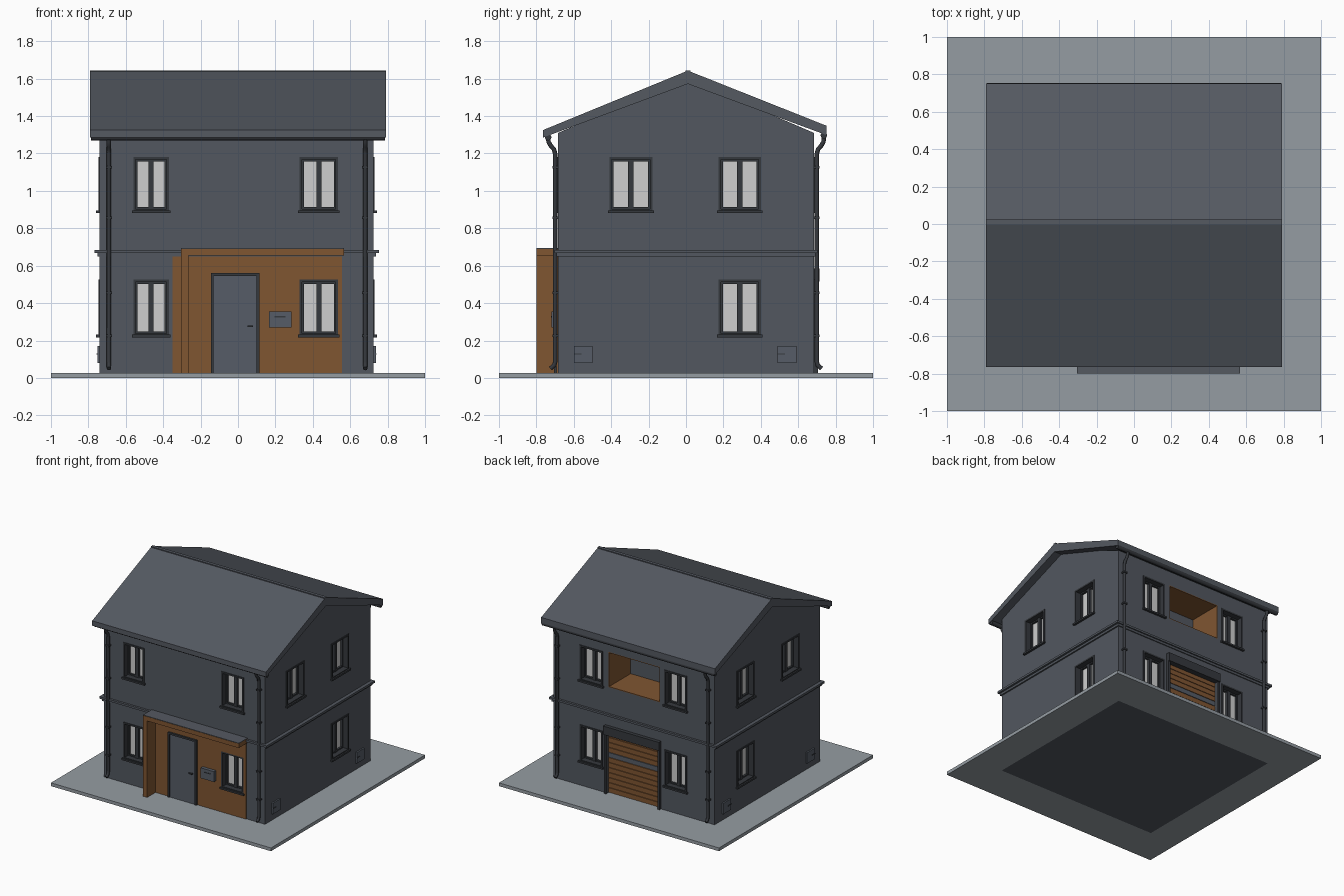
import bpy, bmesh, math
from mathutils import Vector

if "Cube" in bpy.data.objects:
    bpy.data.objects.remove(bpy.data.objects["Cube"])

def mat(name, c):
    m = bpy.data.materials.new(name)
    m.diffuse_color = (*c, 1)
    m.use_nodes = True
    m.node_tree.nodes["Principled BSDF"].inputs["Base Color"].default_value = m.diffuse_color
    return m

WALL = mat("slate wall", (.085, .096, .115))
ROOF = mat("roof grey", (.089, .100, .120))
DARK = mat("dark trim", (.036, .040, .047))
WOOD = mat("brown wood", (.215, .092, .031))
GLASS = mat("pale glass", (.62, .62, .62))
STONE = mat("paving grey", (.30, .335, .365))
DOOR = mat("door grey", (.093, .108, .135))

X0, X1, W = -.74, .725, .685      # wall planes

def boxes(name, items, m):
    """One object made of (lo, hi) boxes."""
    bm = bmesh.new()
    for lo, hi in items:
        vs = bmesh.ops.create_cube(bm, size=1)['verts']
        for v in vs:
            v.co = Vector([(a + b) / 2 + c * abs(b - a) for a, b, c in zip(lo, hi, v.co)])
    return finish(name, bm, m)

def finish(name, bm, m):
    me = bpy.data.meshes.new(name)
    bmesh.ops.recalc_face_normals(bm, faces=bm.faces)
    bm.to_mesh(me)
    bm.free()
    me.materials.append(m)
    ob = bpy.data.objects.new(name, me)
    bpy.context.collection.objects.link(ob)
    return ob

def extrude_x(name, profile, x0, x1, m):
    """Closed (y, z) profile pulled along x."""
    bm = bmesh.new()
    f = bm.faces.new([bm.verts.new((x0, y, z)) for y, z in profile])
    g = bmesh.ops.extrude_face_region(bm, geom=[f])['geom']
    bmesh.ops.translate(bm, vec=(x1 - x0, 0, 0),
                        verts=[v for v in g if isinstance(v, bmesh.types.BMVert)])
    return finish(name, bm, m)

def on(side, u0, u1, z0, z1, d0, d1):
    """Box on a wall: u along it, z up, d outward from its face."""
    if side in ("front", "back"):
        s = -1 if side == "front" else 1
        return (u0, s * (W + d0), z0), (u1, s * (W + d1), z1)
    x, s = (X0, -1) if side == "left" else (X1, 1)
    return (x + s * d0, u0, z0), (x + s * d1, u1, z1)

# Openings
HI, LO = (.89, 1.18), (.225, .525)
windows = []
for a, b in ((-.56, -.37), (.33, .535)):
    windows += [("front", a, b, *HI), ("front", a, b, *LO)]
for a, b in ((-.49, -.285), (.275, .485)):
    windows += [("back", a, b, *HI), ("back", a, b, *LO)]
for s in ("left", "right"):
    windows += [(s, -.41, -.18, *HI), (s, .175, .40, *HI), (s, .175, .40, *LO)]
BALCONY = (-.245, .225, .90, 1.19)
GARAGE = (-.235, .235, .025, .55)

# Walls with cut openings
walls = extrude_x("house_walls", [(-W, 0), (W, 0), (W, 1.31), (.007, 1.60), (-W, 1.31)], X0, X1, WALL)
cuts = [on(*w, -.07, .05) for w in windows]
cuts += [on("back", *BALCONY, -.28, .05), on("back", *GARAGE, -.05, .05)]
cutter = boxes("opening_cutter", cuts, WALL)
cutter.hide_render = True
mod = walls.modifiers.new("openings", 'BOOLEAN')
mod.object = cutter
mod.solver = 'EXACT'
bpy.context.view_layer.objects.active = walls
bpy.ops.object.modifier_apply(modifier=mod.name)
bpy.data.objects.remove(cutter)

# Windows: lining, two sashes, glass, sill
for i, (s, a, b, z0, z1) in enumerate(windows):
    t, c = .013, (a + b) / 2
    parts = [on(s, a, a + t, z0, z1, -.07, .006), on(s, b - t, b, z0, z1, -.07, .006),
             on(s, a, b, z0, z0 + t, -.07, .006), on(s, a, b, z1 - t, z1, -.07, .006),
             on(s, c - .014, c + .014, z0, z1, -.065, -.035)]
    for p, q in ((a + t, c), (c, b - t)):
        parts += [on(s, p, p + .01, z0, z1, -.065, -.04), on(s, q - .01, q, z0, z1, -.065, -.04),
                  on(s, p, q, z0 + t, z0 + t + .01, -.065, -.04),
                  on(s, p, q, z1 - t - .01, z1 - t, -.065, -.04)]
    parts.append(on(s, a - .008, b + .008, z0 - .008, z0 + .006, -.02, .018))
    boxes(f"window_frame_{i}", parts, DARK)
    boxes(f"window_glass_{i}", [on(s, a + .005, b - .005, z0 + .005, z1 - .005, -.064, -.056)], GLASS)

# Ground slab and belt course
boxes("paving_slab", [((-1, -1, 0), (1, 1, .027))], STONE)
boxes("belt_course", [((X0 - .012, -W - .008, .65), (X1 + .012, W + .008, .673)),
                      ((X0 - .028, -W - .018, .668), (X1 + .028, W + .018, .685))], WALL)

# Roof
extrude_x("roof", [(-.765, 1.325), (.01, 1.643), (.752, 1.348), (.752, 1.298),
                   (.01, 1.572), (-.765, 1.285)], -.79, .79, ROOF)
boxes("ridge_cap", [((-.79, -.003, 1.632), (.79, .023, 1.645))], ROOF)

def pipe(name, pts, r):
    cu = bpy.data.curves.new(name, 'CURVE')
    cu.dimensions = '3D'
    cu.bevel_depth, cu.bevel_resolution, cu.use_fill_caps = r, 2, True
    sp = cu.splines.new('POLY')
    sp.points.add(len(pts) - 1)
    for p, co in zip(sp.points, pts):
        p.co = (*co, 1)
    cu.materials.append(DARK)
    ob = bpy.data.objects.new(name, cu)
    bpy.context.collection.objects.link(ob)

# Gutters, downpipes and their brackets
for s, side in ((-1, "front"), (1, "back")):
    zg = 1.287 if s < 0 else 1.297
    pipe(f"{side}_gutter", [(-.785, s * .737, zg), (.785, s * .737, zg)], .018)
    for n, x in (("left", -.69), ("right", .68)):
        path = [(.737, 1.285), (.735, 1.262), (.722, 1.24), (.706, 1.222), (.70, 1.20),
                (.70, .085), (.704, .068), (.725, .05)]
        pipe(f"{side}_{n}_downpipe", [(x, s * y, z) for y, z in path], .012)
        boxes(f"{side}_{n}_brackets", [on(side, x - .016, x + .016, z, z + .012, -.002, .03)
                                       for z in (.22, .45, .85, 1.12)], DARK)

# Entrance: wood cladding, side screen and canopy
boxes("entrance_cladding", [on("front", *r, -.001, .007) for r in (
    (-.35, .33, .027, .65), (.33, .535, .027, .225), (.33, .535, .525, .65),
    (.535, .555, .027, .65))], WOOD)
boxes("entrance_screen", [((-.305, -.80, .027), (-.265, -W, .66))], WOOD)
boxes("entrance_canopy", [((-.305, -.80, .655), (.567, -W, .69))], WOOD)
boxes("canopy_cover", [((-.305, -.798, .69), (.567, -W, .694))], ROOF)

# Front door
boxes("door_frame", [on("front", -.145, -.13, .027, .56, 0, .022),
                     on("front", .10, .115, .027, .56, 0, .022),
                     on("front", -.145, .115, .545, .56, 0, .022)], DARK)
boxes("front_door", [on("front", -.13, .10, .027, .545, 0, .013)], DOOR)
boxes("door_handle", [on("front", .05, .08, .272, .281, .02, .03),
                      on("front", .07, .08, .272, .281, .01, .03)], DARK)

# Mailbox
boxes("mailbox", [on("front", .165, .285, .27, .355, 0, .035)], DOOR)
boxes("mailbox_slot", [on("front", .195, .255, .324, .33, .034, .038)], DARK)

# Utility boxes on the gable walls
for s in ("left", "right"):
    for k, (a, b) in enumerate(((-.60, -.50), (.49, .59))):
        boxes(f"{s}_utility_box_{k}", [on(s, a, b, .08, .17, 0, .012)], DOOR)
        boxes(f"{s}_utility_latch_{k}", [on(s, a, a + .04, .124, .13, .011, .016)], DARK)

# Balcony wood lining
a, b, z0, z1 = BALCONY
boxes("balcony_lining", [on("back", a, b, z0, z0 + .006, -.279, 0), on("back", a, b, z1 - .006, z1, -.279, 0),
                         on("back", a, a + .006, z0, z1, -.279, 0), on("back", b - .006, b, z0, z1, -.279, 0)], WOOD)

# Garage door: slats with one grey slat, frame and header
a, b, z0, z1 = GARAGE
p = (.52 - z0) / 12
for grey, m, name in ((False, WOOD, "garage_slats"), (True, DOOR, "garage_grey_slat")):
    boxes(name, [on("back", a, b, z0 + i * p + .004, z0 + (i + 1) * p, -.05, -.015)
                 for i in range(12) if (i == 7) == grey], m)
boxes("garage_backing", [on("back", a, b, z0, z1, -.05, -.024)], DARK)
boxes("garage_frame", [on("back", a - .018, a, z0, .57, 0, .02),
                       on("back", b, b + .018, z0, .57, 0, .02),
                       on("back", a - .018, b + .018, .515, .585, -.04, .03)], DARK)
